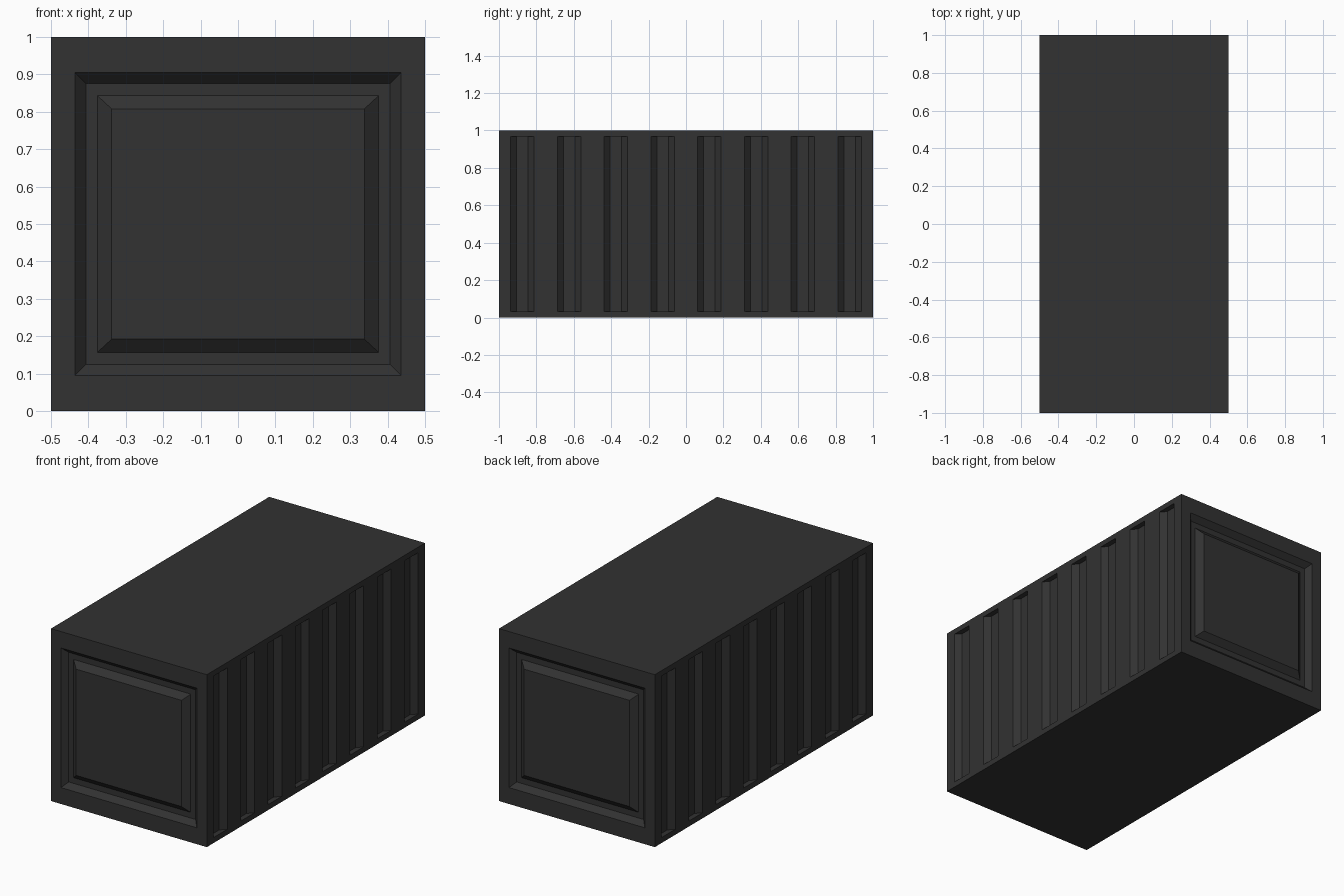
import bpy, bmesh

if "Cube" in bpy.data.objects:
    bpy.data.objects.remove(bpy.data.objects["Cube"])

paint = bpy.data.materials.new("dark_grey_paint")
paint.diffuse_color = (0.032, 0.032, 0.032, 1)
paint.use_nodes = True
paint.node_tree.nodes["Principled BSDF"].inputs["Base Color"].default_value = paint.diffuse_color

DEPTH = 0.03
bm = bmesh.new()


def face(points):
    bm.faces.new([bm.verts.new(p) for p in points])


def end_wall(s):
    """End wall: frame, sunken channel, panel raised flush again."""
    rings = [(0.5, 0.5, 0), (0.436, 0.405, 0), (0.407, 0.376, DEPTH),
             (0.376, 0.343, DEPTH), (0.338, 0.308, 0)]

    def corners(w, h, d):
        return [(x * w, s * (1 - d), 0.5 + z * h)
                for x, z in ((-1, -1), (1, -1), (1, 1), (-1, 1))]

    loops = [corners(*r) for r in rings]
    for a, b in zip(loops, loops[1:]):
        for i in range(4):
            j = (i + 1) % 4
            face([a[i], a[j], b[j], b[i]])
    face(loops[-1])


def side_wall(s):
    """Corrugated side: eight sloped vertical channels with closed ends."""
    lo, hi = 0.032, 0.968
    P = lambda y, z, d=0: (s * (0.5 - d), y, z)
    flush = [-1]
    for k in range(8):
        c = -0.875 + 0.25 * k
        prof = [(c - 0.0625, 0), (c - 0.031, DEPTH), (c + 0.031, DEPTH), (c + 0.0625, 0)]
        # flat rib before the channel
        face([P(flush[-1], lo), P(prof[0][0], lo), P(prof[0][0], hi), P(flush[-1], hi)])
        # channel walls and floor
        for (y0, d0), (y1, d1) in zip(prof, prof[1:]):
            face([P(y0, lo, d0), P(y1, lo, d1), P(y1, hi, d1), P(y0, hi, d0)])
        # channel ends
        for z in (lo, hi):
            face([P(y, z, d) for y, d in prof])
        flush += [prof[0][0], prof[3][0]]
    face([P(flush[-1], lo), P(1, lo), P(1, hi), P(flush[-1], hi)])
    flush.append(1)
    # top and bottom rails
    for z, edge in ((lo, 0), (hi, 1)):
        face([P(-1, edge), P(1, edge)] + [P(y, z) for y in reversed(flush)])


for s in (-1, 1):
    end_wall(s)
    side_wall(s)

# roof and floor
for z in (0, 1):
    face([(-0.5, -1, z), (0.5, -1, z), (0.5, 1, z), (-0.5, 1, z)])

bmesh.ops.remove_doubles(bm, verts=bm.verts, dist=1e-5)
# split the end-wall corner edges at the rail heights so the shell is closed
for v in [v for v in bm.verts if abs(abs(v.co.y) - 1) < 1e-5 and 0.01 < v.co.z < 0.99
          and abs(abs(v.co.x) - 0.5) < 1e-5]:
    for e in list(bm.edges):
        a, b = e.verts
        if (abs(a.co.x - v.co.x) < 1e-5 and abs(b.co.x - v.co.x) < 1e-5
                and abs(a.co.y - v.co.y) < 1e-5 and abs(b.co.y - v.co.y) < 1e-5
                and min(a.co.z, b.co.z) + 1e-4 < v.co.z < max(a.co.z, b.co.z) - 1e-4):
            bmesh.utils.edge_split(e, a, (v.co.z - a.co.z) / (b.co.z - a.co.z))
            break
bmesh.ops.remove_doubles(bm, verts=bm.verts, dist=1e-5)
bmesh.ops.recalc_face_normals(bm, faces=bm.faces)

mesh = bpy.data.meshes.new("cargo_container")
bm.to_mesh(mesh)
bm.free()
mesh.materials.append(paint)
bpy.context.collection.objects.link(bpy.data.objects.new("cargo_container", mesh))
